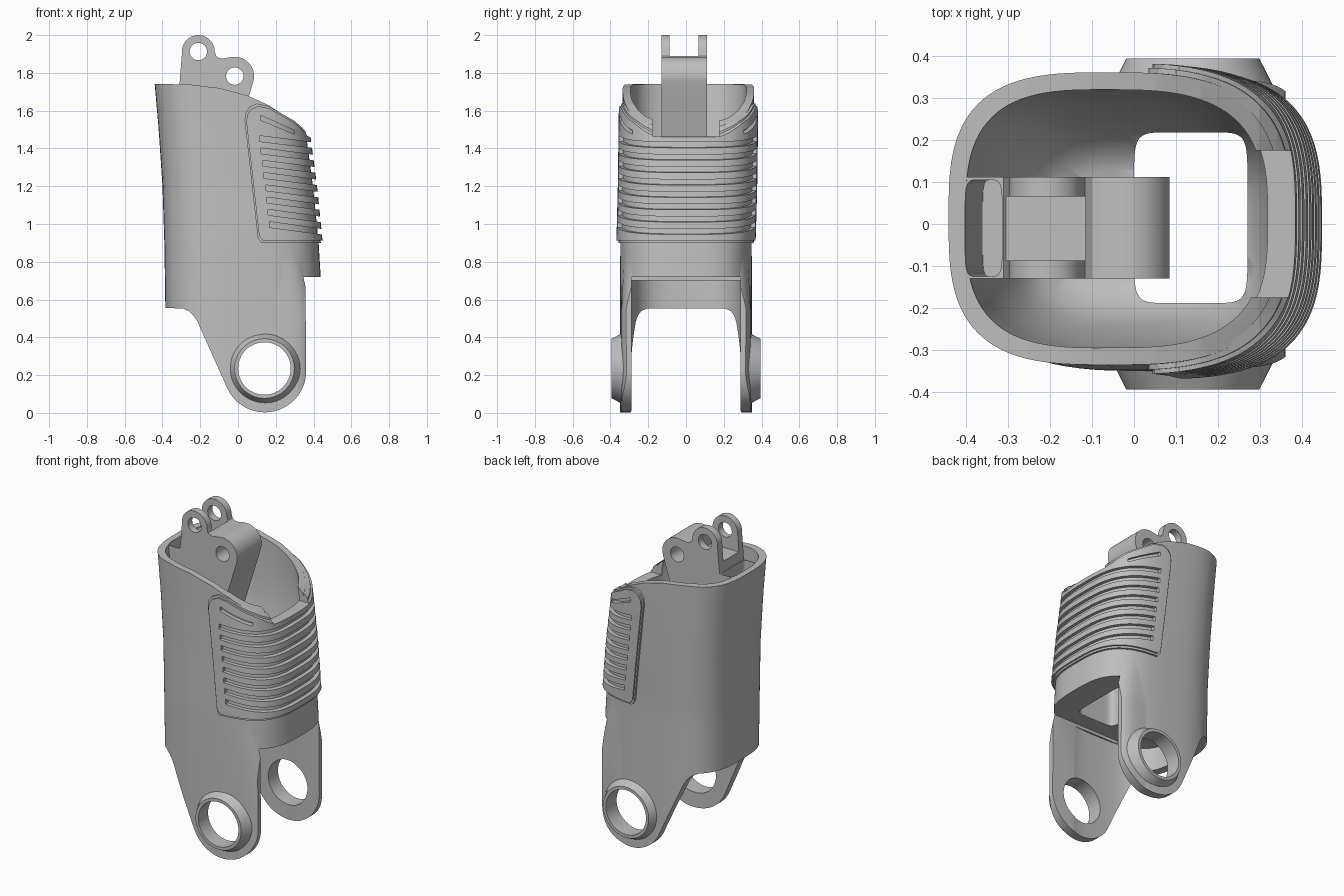
import bpy, bmesh
from math import cos, sin, pi, radians, copysign
from mathutils import Matrix

if "Cube" in bpy.data.objects:
    bpy.data.objects.remove(bpy.data.objects["Cube"])

grey = bpy.data.materials.new("plain_grey")
grey.use_nodes = True
colour = (0.52, 0.52, 0.52, 1)
grey.diffuse_color = colour
grey.node_tree.nodes["Principled BSDF"].inputs["Base Color"].default_value = colour


def finish(bm, name):
    bmesh.ops.recalc_face_normals(bm, faces=bm.faces)
    mesh = bpy.data.meshes.new(name)
    bm.to_mesh(mesh)
    bm.free()
    mesh.materials.append(grey)
    obj = bpy.data.objects.new(name, mesh)
    bpy.context.collection.objects.link(obj)
    return obj


def loft(name, rows, n=3.1, count=96):
    """Stack of squared ovals; each row is z, x_min, x_max, half_depth, y_centre."""
    bm = bmesh.new()
    rings = []
    for z, x0, x1, b, yc in rows:
        ring = []
        for i in range(count):
            t = 2 * pi * (i + 0.5) / count
            c, s = cos(t), sin(t)
            x = (x0 + x1) / 2 + (x1 - x0) / 2 * copysign(abs(c) ** (2 / n), c)
            y = yc + b * copysign(abs(s) ** (2 / n), s)
            ring.append(bm.verts.new((x, y, z)))
        rings.append(ring)
    for low, high in zip(rings, rings[1:]):
        for i in range(count):
            j = (i + 1) % count
            bm.faces.new((low[i], low[j], high[j], high[i]))
    bm.faces.new(rings[0])
    bm.faces.new(rings[-1])
    return finish(bm, name)


def prism(name, profiles, y0, y1):
    """Extrude one or more x-z outlines along y."""
    bm = bmesh.new()
    for points in profiles:
        a = [bm.verts.new((x, y0, z)) for x, z in points]
        b = [bm.verts.new((x, y1, z)) for x, z in points]
        bm.faces.new(a)
        bm.faces.new(b)
        for i in range(len(points)):
            j = (i + 1) % len(points)
            bm.faces.new((a[i], a[j], b[j], b[i]))
    return finish(bm, name)


def box(name, x0, x1, y0, y1, z0, z1):
    return prism(name, [[(x0, z0), (x1, z0), (x1, z1), (x0, z1)]], y0, y1)


def cone_y(name, x, z, r0, r1, y0, y1):
    bm = bmesh.new()
    bmesh.ops.create_cone(bm, cap_ends=True, segments=64, radius1=r0, radius2=r1,
                          depth=abs(y1 - y0))
    turn = Matrix.Rotation(radians(-90 if y1 > y0 else 90), 4, "X")
    bm.transform(Matrix.Translation((x, (y0 + y1) / 2, z)) @ turn)
    return finish(bm, name)


def arc(x, z, r, start, end, steps=16):
    angles = [radians(start + (end - start) * i / steps) for i in range(steps + 1)]
    return [(x + r * cos(a), z + r * sin(a)) for a in angles]


def activate(obj):
    bpy.ops.object.select_all(action="DESELECT")
    obj.select_set(True)
    bpy.context.view_layer.objects.active = obj


def combine(target, other, operation):
    other.hide_render = True
    activate(target)
    mod = target.modifiers.new("combine", "BOOLEAN")
    mod.operation = operation
    mod.solver = "EXACT"
    mod.object = other
    bpy.ops.object.modifier_apply(modifier=mod.name)
    bpy.data.objects.remove(other)


# Outer skin: z, x_min, x_max, half_depth, y_centre
SKIN = [(-0.1, -0.385, 0.45, 0.35, 0), (0.57, -0.385, 0.447, 0.349, 0),
        (0.9, -0.39, 0.427, 0.348, 0), (1.2, -0.40, 0.397, 0.348, 0.008),
        (1.5, -0.42, 0.357, 0.348, 0.012), (1.75, -0.442, 0.315, 0.348, 0.013),
        (1.95, -0.46, 0.27, 0.348, 0.013)]


def skin(z, inset=0):
    for low, high in zip(SKIN, SKIN[1:]):
        if z <= high[0]:
            f = (z - low[0]) / (high[0] - low[0])
            _, x0, x1, b, yc = [p + (q - p) * f for p, q in zip(low, high)]
            return (z, x0 + inset, x1 - inset, b - inset, yc)


def skin_loft(name, z0, z1, inset, steps=24):
    return loft(name, [skin(z0 + (z1 - z0) * i / steps, inset) for i in range(steps + 1)])


# Sleeve with fork legs, trimmed to its side outline
body = skin_loft("sleeve_body", -0.06, 1.85, 0)
leg_rows = [(-0.05, -0.1, 0.41, 0.343, 0), (0.55, -0.1, 0.41, 0.343, 0), (0.93, -0.1, 0.33, 0.325, 0)]
combine(body, loft("leg_stock", leg_rows, 5), "UNION")
outline = [(-0.6, 1.745), (-0.25, 1.738), (-0.1, 1.72), (0.05, 1.68), (0.16, 1.63),
           (0.3, 1.54), (0.36, 1.47), (0.6, 1.44), (0.6, 0.715), (0.357, 0.715), (0.36, 0.3)]
outline += arc(0.142, 0.222, 0.219, 0, -155, 32)
outline += [(-0.2, 0.45), (-0.215, 0.485), (-0.235, 0.515), (-0.26, 0.538), (-0.29, 0.552), (-0.6, 0.565)]
combine(body, prism("outline", [outline], -0.6, 0.6), "INTERSECT")

# Space between the legs
combine(body, skin_loft("fork_space", -0.09, 0.70, 0.052, 8), "DIFFERENCE")
combine(body, box("fork_gap", -0.12, 0.7, -0.288, 0.288, -0.1, 0.72), "DIFFERENCE")

# Bowl inside the sleeve and the opening through its floor
bowl = [(0.96, 0.22), (0.98, 0.18), (1.02, 0.14), (1.08, 0.11), (1.16, 0.085),
        (1.25, 0.065), (1.36, 0.05), (1.5, 0.042), (1.9, 0.04)]
combine(body, loft("bowl", [skin(z, d) for z, d in bowl]), "DIFFERENCE")
combine(body, loft("floor_opening", [(0.5, 0, 0.27, 0.203, 0.015), (1.3, 0, 0.27, 0.203, 0.015)], 8),
        "DIFFERENCE")

# Hinge post with two lugs
post = [(-0.375, 0.85), (-0.42, 1.70), (-0.42, 1.74), (-0.31, 1.738), (-0.297, 1.9)]
post += arc(-0.21, 1.913, 0.087, 170, 0)
post += [(-0.116, 1.89), (-0.1, 1.878), (-0.08, 1.876), (-0.06, 1.88)]
post += arc(-0.017, 1.783, 0.102, 100, -15)
post += [(0.062, 1.69), (-0.06, 1.3), (-0.15, 0.85)]
combine(body, prism("post", [post], -0.13, 0.112), "UNION")
combine(body, box("lug_gap", -0.4, -0.115, -0.087, 0.066, 1.80, 2.1), "DIFFERENCE")
combine(body, loft("rear_slot", [(1.1, -0.36, -0.30, 0.115, -0.01), (1.79, -0.405, -0.315, 0.115, -0.01)], 6),
        "DIFFERENCE")
for x, z in ((-0.21, 1.913), (-0.017, 1.783)):
    combine(body, cone_y("pin_hole", x, z, 0.046, 0.046, -0.3, 0.3), "DIFFERENCE")

# Pivot bosses and their bore
for side in (-1, 1):
    combine(body, cone_y("boss", 0.14, 0.235, 0.206, 0.158, side * 0.3, side * 0.394), "UNION")
combine(body, cone_y("bore", 0.14, 0.235, 0.139, 0.139, -0.6, 0.6), "DIFFERENCE")

# Ribbed grip pad in two layers, so that its rim is stepped
pad = [(0.125, 0.9), (0.55, 0.9), (0.55, 1.44), (0.375, 1.47), (0.34, 1.51), (0.3, 1.545),
       (0.16, 1.625), (0.10, 1.638), (0.06, 1.62), (0.04, 1.59), (0.035, 1.55), (0.105, 0.925)]
grooves = [[(0.12, 1.55), (0.3, 1.475), (0.3, 1.495), (0.12, 1.575)]]
for i in range(8):
    x, z = 0.115 + 0.0075 * i, 1.437 - 0.065 * i
    grooves.append([(x, z), (0.65, z - 0.065), (0.65, z - 0.037), (x, z + 0.03)])

parts = [body]
for name, lift, scale in (("grip_pad_base", 0.012, 1), ("grip_pad_face", 0.022, 0.965)):
    layer = skin_loft(name, 0.8, 1.8, -lift)
    shape = [(0.3 + (x - 0.3) * scale, 1.26 + (z - 1.26) * scale) for x, z in pad]
    combine(layer, prism("pad_outline", [shape], -0.6, 0.6), "INTERSECT")
    combine(layer, skin_loft("pad_inside", 0.75, 1.85, 0.01), "DIFFERENCE")
    combine(layer, prism("grooves", grooves, -0.6, 0.6), "DIFFERENCE")
    parts.append(layer)

# Flat notch in the rim above the pad, then shading
for obj in parts:
    combine(obj, box("rim_notch", 0.24, 0.7, -0.175, 0.175, 1.462, 2), "DIFFERENCE")
    activate(obj)
    bpy.ops.object.shade_smooth_by_angle(angle=radians(28))
